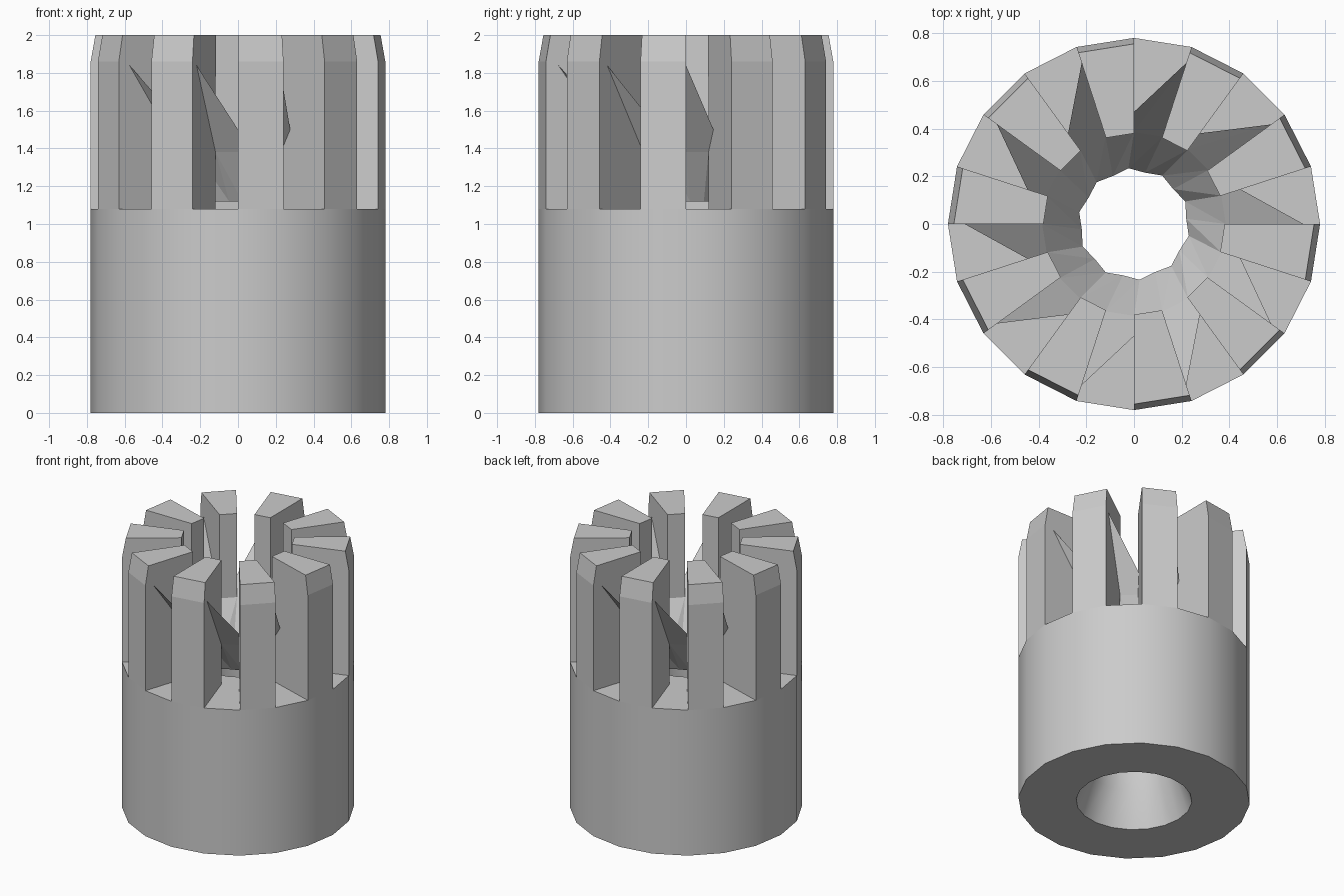
import bpy, math

if "Cube" in bpy.data.objects:
    bpy.data.objects.remove(bpy.data.objects["Cube"])

N = 20
STEP = 2 * math.pi / N


def pt(r, a, z):
    return (r * math.cos(a), r * math.sin(a), z)


def add_mesh(name, verts, faces):
    me = bpy.data.meshes.new(name)
    me.from_pydata(verts, [], faces)
    me.update()
    ob = bpy.data.objects.new(name, me)
    bpy.context.collection.objects.link(ob)
    return ob


# Hollow 20-sided body: closed profile (radius, z) spun round the axis
profile = [(0.39, 0), (0.78, 0), (0.78, 1.08), (0.25, 1.08), (0.25, 0.6), (0.30, 0.25)]
n = len(profile)
verts = [pt(r, i * STEP, z) for i in range(N) for r, z in profile]
faces = []
for i in range(N):
    a, b = i * n, ((i + 1) % N) * n
    for k in range(n):
        m = (k + 1) % n
        faces.append((a + k, b + k, b + m, a + m))
body = add_mesh("body", verts, faces)
bpy.context.view_layer.objects.active = body
body.select_set(True)
bpy.ops.object.shade_smooth_by_angle(angle=math.radians(20))
body.select_set(False)
# outward normals
body.data.flip_normals()

# Ten upright teeth, each one segment wide, bevelled at the outer top
side = [(0.385, 1.08), (0.78, 1.08), (0.78, 1.86), (0.755, 2.0), (0.38, 2.0)]
m = len(side)
verts, faces = [], []
for t in range(N // 2):
    a = (2 * t + 5) * STEP
    o = len(verts)
    verts += [pt(r, a, z) for r, z in side] + [pt(r, a + STEP, z) for r, z in side]
    faces.append([o + k for k in range(m)])
    faces.append([o + m + k for k in reversed(range(m))])
    for k in range(m):
        j = (k + 1) % m
        faces.append((o + j, o + k, o + m + k, o + m + j))
add_mesh("teeth", verts, faces)

# Swirled funnel: rim zigzags across each gap, drops to the small hole
verts, faces = [], []
rings = 3
for i in range(N):
    a = i * STEP
    high = i % 2 == 0          # gap starts on even segments
    rim = (0.71, 1.84) if high else (0.47, 1.50)
    verts += [pt(rim[0], a, rim[1]),
              pt(0.385, a, 1.38),
              pt(0.22 if high else 0.235, a + 0.1, 1.12)]
for i in range(N):
    a, b = i * rings, ((i + 1) % N) * rings
    for k in range(rings - 1):
        faces.append((a + k, b + k, b + k + 1))
        faces.append((a + k, b + k + 1, a + k + 1))
add_mesh("funnel_blades", verts, faces)
